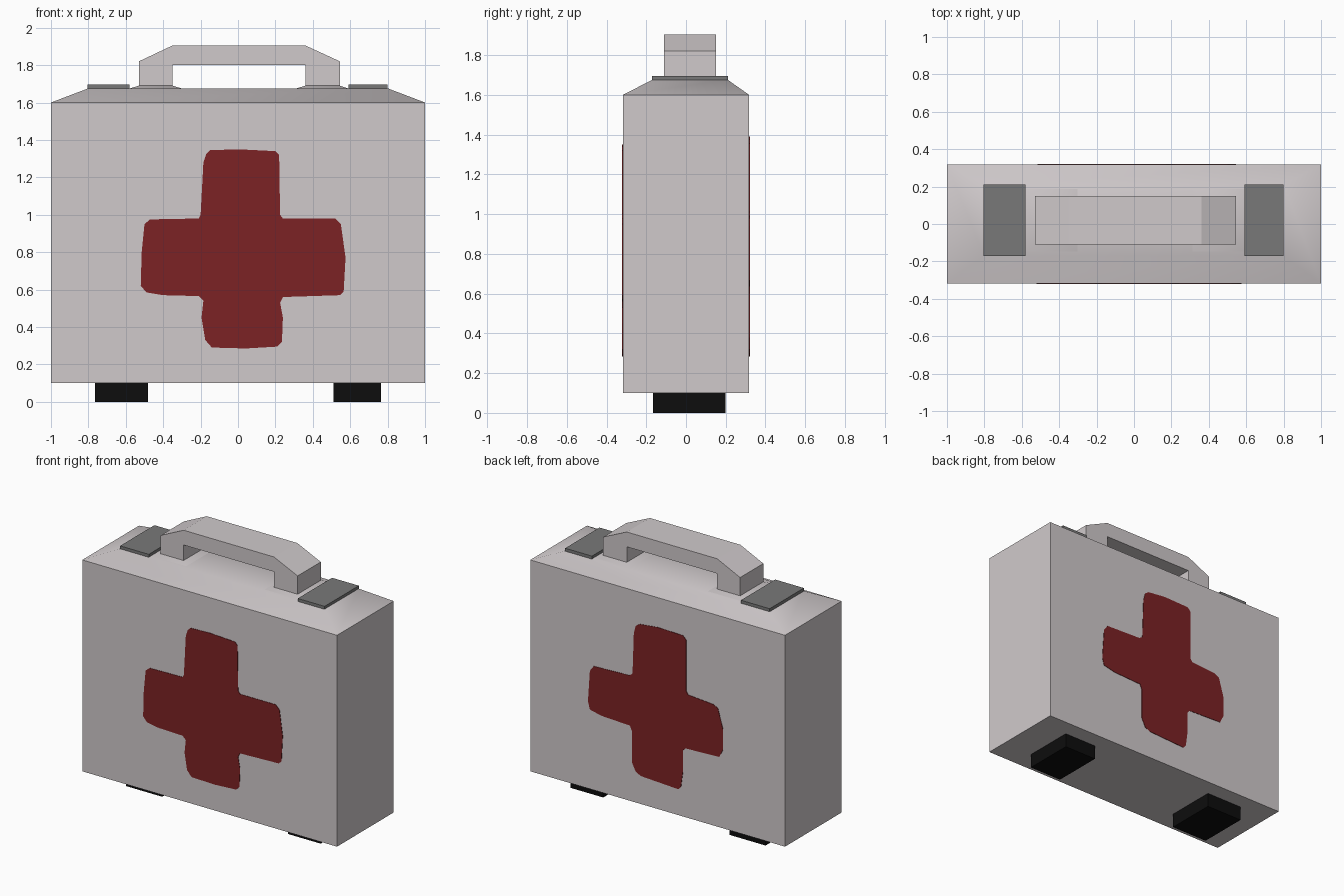
import bpy, bmesh, math

if "Cube" in bpy.data.objects:
    bpy.data.objects.remove(bpy.data.objects["Cube"])


def material(name, rgb):
    m = bpy.data.materials.new(name)
    m.diffuse_color = (*rgb, 1)
    m.use_nodes = True
    m.node_tree.nodes["Principled BSDF"].inputs["Base Color"].default_value = m.diffuse_color
    return m


GREY = material("light grey", (0.63, 0.59, 0.60))
DARK = material("dark grey", (0.19, 0.19, 0.19))
BLACK = material("black", (0.004, 0.004, 0.004))
RED = material("dark red", (0.20, 0.016, 0.018))


def finish(name, bm, mat, smooth=None):
    bmesh.ops.recalc_face_normals(bm, faces=bm.faces)
    me = bpy.data.meshes.new(name)
    bm.to_mesh(me)
    bm.free()
    me.materials.append(mat)
    ob = bpy.data.objects.new(name, me)
    bpy.context.collection.objects.link(ob)
    if smooth:
        bpy.ops.object.select_all(action='DESELECT')
        ob.select_set(True)
        bpy.context.view_layer.objects.active = ob
        bpy.ops.object.shade_smooth_by_angle(angle=math.radians(smooth))
    return ob


def stack(name, layers, mat, smooth=None):
    """Rectangles (x0, x1, y0, y1, z) joined from bottom to top."""
    bm = bmesh.new()
    rings = [[bm.verts.new(p) for p in
              ((a, c, z), (b, c, z), (b, d, z), (a, d, z))]
             for a, b, c, d, z in layers]
    for lo, hi in zip(rings, rings[1:]):
        for i in range(4):
            j = (i + 1) % 4
            bm.faces.new((lo[i], lo[j], hi[j], hi[i]))
    bm.faces.new(rings[0])
    bm.faces.new(rings[-1])
    return finish(name, bm, mat, smooth)


def prism(name, outline, y0, y1, mat):
    """Outline in x, z extruded along y."""
    bm = bmesh.new()
    face = bm.faces.new([bm.verts.new((x, y0, z)) for x, z in outline])
    out = bmesh.ops.extrude_face_region(bm, geom=[face])
    for v in out["geom"]:
        if isinstance(v, bmesh.types.BMVert):
            v.co.y = y1
    return finish(name, bm, mat)


# Case with softly shaded sloping lid
stack("case", [(-1, 1, -.318, .318, .1), (-1, 1, -.318, .318, 1.6),
               (-.8, .8, -.17, .21, 1.676)], GREY, 45)

# Feet, latches and raised handle mounts
for side, foot, latch, mount in (
        ("left", (-.765, -.48), (-.805, -.58), (-.58, -.53, -.35, -.3)),
        ("right", (.51, .765), (.59, .80), (.31, .36, .545, .59))):
    stack(side + "_foot", [(*foot, -.165, .2, z) for z in (0, .1)], BLACK)
    stack(side + "_latch", [(*latch, -.172, .212, z) for z in (1.674, 1.696)], DARK)
    a, b, c, d = mount
    stack(side + "_handle_mount", [(a, d, -.15, .19, 1.675),
                                   (b, c, -.11, .15, 1.69)], GREY, 45)

# Carrying handle
prism("handle", [(-.53, 1.68), (-.53, 1.82), (-.35, 1.905), (.36, 1.905),
                 (.545, 1.82), (.545, 1.68), (.36, 1.68), (.36, 1.80),
                 (-.35, 1.80), (-.35, 1.68)], -.11, .15, GREY)

# Hand-painted crosses on front and back
front = [(-.15, 1.345), (0, 1.35), (.2, 1.34), (.22, 1.32), (.225, 1.0),
         (.24, .98), (.52, .98), (.55, .95), (.575, .77), (.565, .59),
         (.545, .57), (.24, .56), (.225, .53), (.24, .45), (.235, .32),
         (.21, .295), (.04, .285), (-.14, .29), (-.175, .33), (-.195, .45),
         (-.185, .54), (-.21, .565), (-.4, .57), (-.49, .585), (-.52, .62),
         (-.515, .8), (-.5, .95), (-.47, .975), (-.21, .98), (-.2, 1.0),
         (-.185, 1.28), (-.17, 1.325)]
back = [(.14, 1.375), (0, 1.39), (-.2, 1.385), (-.225, 1.36), (-.225, 1.0),
        (-.24, .975), (-.44, .96), (-.475, .94), (-.515, .8), (-.515, .66),
        (-.485, .6), (-.22, .59), (-.2, .57), (-.2, .42), (-.185, .31),
        (-.165, .285), (.13, .3), (.17, .32), (.2, .38), (.2, .6),
        (.215, .635), (.44, .645), (.53, .665), (.545, .72), (.53, .94),
        (.5, .98), (.22, .99), (.195, 1.01), (.185, 1.3), (.17, 1.355)]
prism("front_cross", front, -.321, -.315, RED)
prism("back_cross", back, .315, .321, RED)
